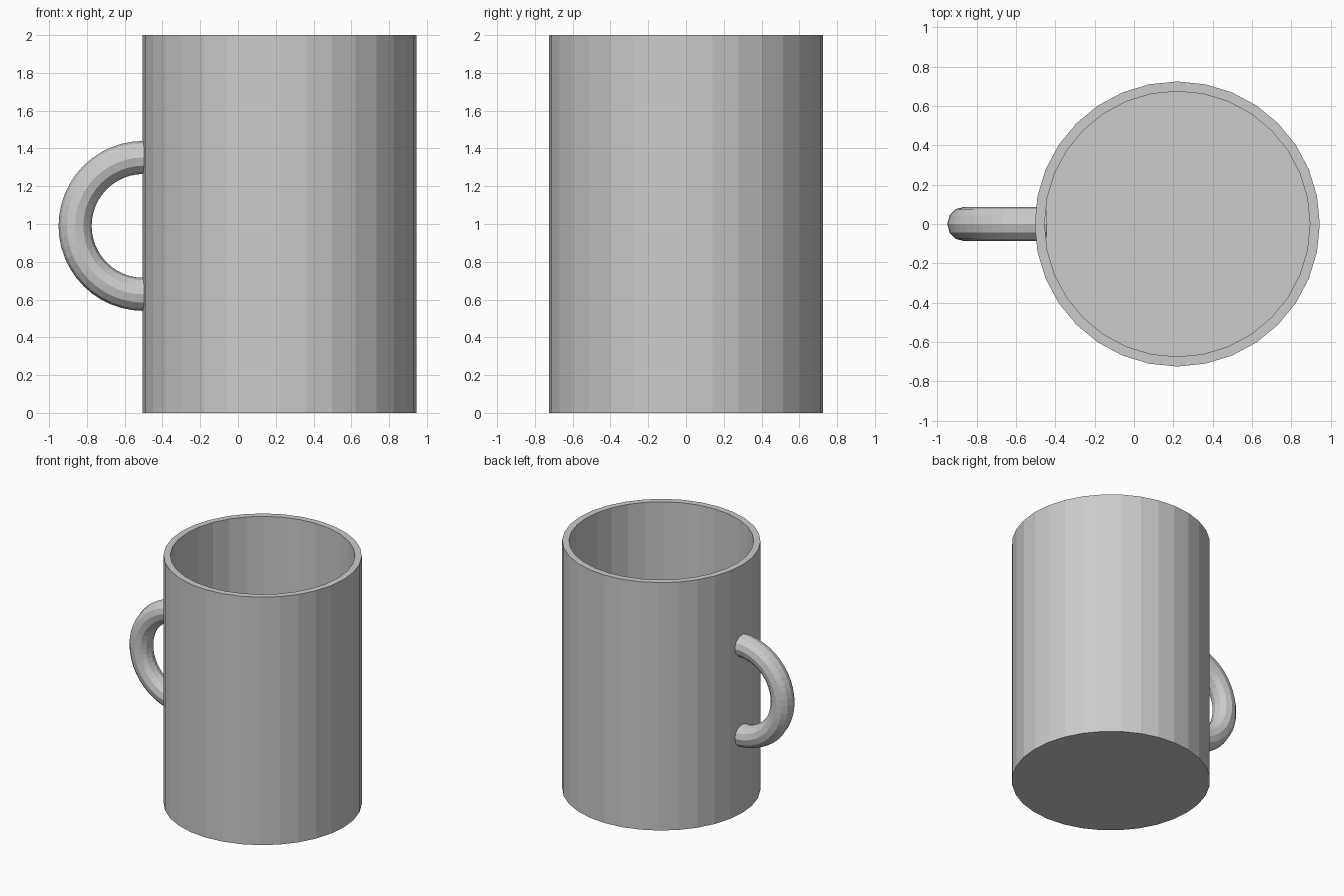
import bpy, bmesh
from math import sin, cos, pi, radians

if "Cube" in bpy.data.objects:
    bpy.data.objects.remove(bpy.data.objects["Cube"])


def skin(name, rings):
    """Join matching rings of points into a closed, capped, flat-shaded tube."""
    bm = bmesh.new()
    loops = [[bm.verts.new(p) for p in ring] for ring in rings]
    n = len(loops[0])
    for a, b in zip(loops, loops[1:]):
        for i in range(n):
            j = (i + 1) % n
            bm.faces.new((a[i], a[j], b[j], b[i]))
    bm.faces.new(loops[0])
    bm.faces.new(loops[-1])
    bmesh.ops.recalc_face_normals(bm, faces=bm.faces)
    mesh = bpy.data.meshes.new(name)
    bm.to_mesh(mesh)
    bm.free()
    obj = bpy.data.objects.new(name, mesh)
    bpy.context.collection.objects.link(obj)
    return obj


# Cup: 32-sided, outer wall up, over the rim, down to the inner floor
CUP_X, SIDES = 0.22, 32
profile = [(0.725, 0.0), (0.725, 2.0), (0.675, 2.0), (0.675, 0.05)]
skin("cup", [[(CUP_X + r * cos(2 * pi * i / SIDES), r * sin(2 * pi * i / SIDES), z)
              for i in range(SIDES)] for r, z in profile])

# Handle: half ring whose ends run one step further into the cup wall
HX, HZ, MAJOR, MINOR = -0.5, 0.99, 0.3625, 0.0875
rings = []
for k in range(27):
    a = radians(82.5 + 7.5 * k)
    ring = []
    for i in range(12):
        t = 2 * pi * i / 12
        r = MAJOR + MINOR * cos(t)
        ring.append((HX + r * cos(a), MINOR * sin(t), HZ + r * sin(a)))
    rings.append(ring)
skin("handle", rings)
